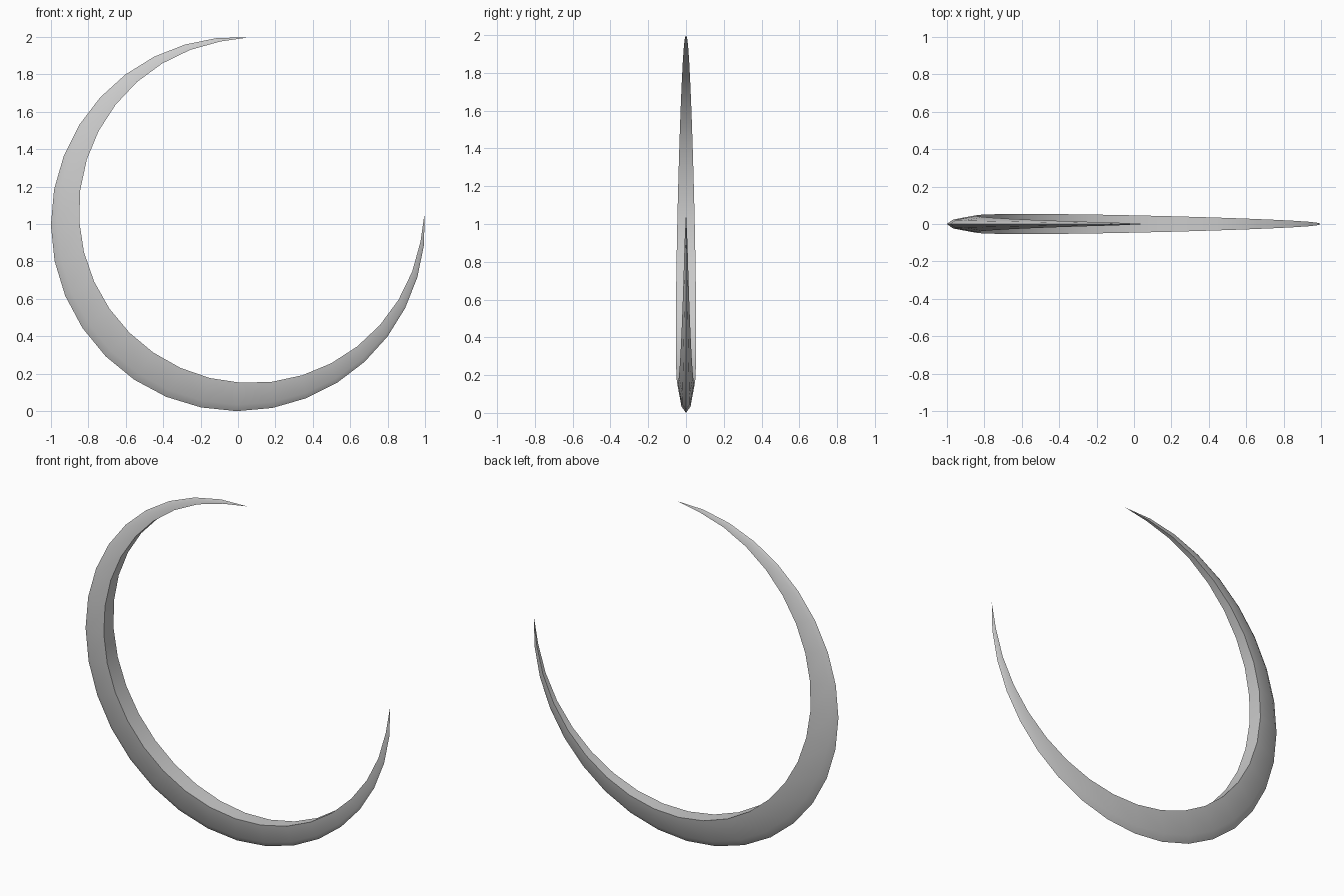
import bpy
import bmesh
from math import sin, cos, pi, radians
from mathutils import Vector

cube = bpy.data.objects.get("Cube")
if cube:
    bpy.data.objects.remove(cube)

STEPS = 26
# Cross-section: (fraction from outer rim to inner edge, share of half thickness)
PROFILE = [(0, 0), (0.22, 0.52), (1, 1), (1, -1), (0.22, -0.52)]


def arc(cx, cz, radius, degrees):
    a = radians(degrees)
    return Vector((cx + radius * cos(a), 0, cz + radius * sin(a)))


# Crescent blade: sections between an outer circle and an offset inner circle
bm = bmesh.new()
rings = []
for i in range(STEPS + 1):
    t = i / STEPS
    outer = arc(0, 1, 1, 86.4 + 277.2 * t - 2.44 * sin(2 * pi * t))
    inner = arc(0.07, 1.07, 0.92, 90 + 270 * t)
    if i in (0, STEPS):
        inner = outer.copy()
    half = 0.3 * (inner - outer).length
    rings.append([bm.verts.new(outer.lerp(inner, f) + Vector((0, s * half, 0)))
                  for f, s in PROFILE])

n = len(PROFILE)
for a, b in zip(rings, rings[1:]):
    for k in range(n):
        m = (k + 1) % n
        bm.faces.new((a[k], a[m], b[m], b[k]))

# Close both ends into points
bmesh.ops.remove_doubles(bm, verts=bm.verts[:], dist=0.0001)
bmesh.ops.recalc_face_normals(bm, faces=bm.faces[:])

mesh = bpy.data.meshes.new("crescent_blade")
bm.to_mesh(mesh)
bm.free()
blade = bpy.data.objects.new("crescent_blade", mesh)
bpy.context.collection.objects.link(blade)

# Plain grey material
grey = bpy.data.materials.new("grey")
grey.use_nodes = True
colour = (0.6, 0.6, 0.6, 1)
grey.diffuse_color = colour
grey.node_tree.nodes["Principled BSDF"].inputs["Base Color"].default_value = colour
mesh.materials.append(grey)

# Smooth sides with crisp rim and inner edges
bpy.ops.object.select_all(action='DESELECT')
blade.select_set(True)
bpy.context.view_layer.objects.active = blade
bpy.ops.object.shade_smooth_by_angle(angle=radians(40))
